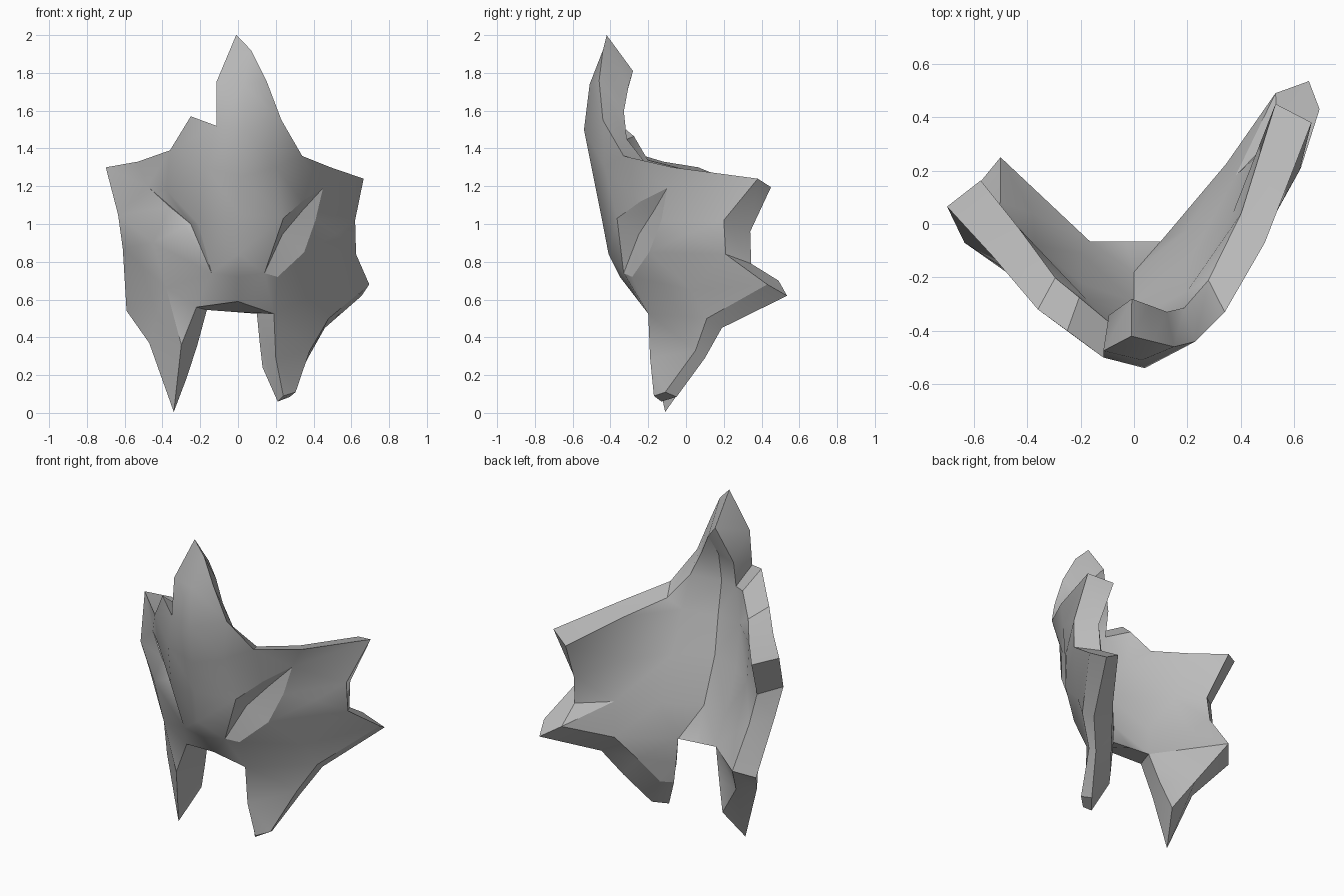
import bpy
import bmesh
from mathutils import Vector
from mathutils.geometry import delaunay_2d_cdt

if "Cube" in bpy.data.objects:
    bpy.data.objects.remove(bpy.data.objects["Cube"])

# Front rim of the mask, clockwise from the crown tip
RIM = [(-.01, -.42, 2), (.07, -.44, 1.92), (.15, -.46, 1.76), (.23, -.44, 1.55),
       (.34, -.33, 1.36), (.49, -.07, 1.30), (.665, .38, 1.24), (.62, .20, 1.02),
       (.625, .21, .84), (.695, .43, .68), (.48, .11, .50), (.38, .05, .33),
       (.305, -.11, .11), (.24, -.17, .09), (.20, -.19, .29), (.19, -.20, .525),
       (0, -.25, .59), (-.22, -.20, .56), (-.30, -.19, .36), (-.34, -.11, .005),
       (-.47, -.04, .37), (-.59, .14, .54), (-.61, -.02, .87), (-.635, -.07, 1.05),
       (-.70, .065, 1.30), (-.53, -.12, 1.33), (-.36, -.32, 1.39), (-.25, -.40, 1.57),
       (-.115, -.50, 1.52), (-.115, -.475, 1.75)]

# Bevel corners between front and back along the right jaw and leg
BEVEL = {9: (.655, .535, .62), 10: (.46, .19, .45), 11: (.37, .10, .29),
         12: (.275, -.05, .085), 13: (.21, -.13, .06)}

# Inner rim corners around the jaw, legs and mouth
INNER = {6: (.53, .45, 1.195), 7: (.55, .34, .96), 8: (.54, .345, .79),
         9: (.53, .49, .70), 10: (.345, .225, .58), 11: (.26, .11, .42),
         12: (.18, .005, .26), 13: (.13, -.065, .24), 14: (.115, -.065, .37),
         15: (.10, -.065, .525), 16: (-.03, -.065, .535), 17: (-.165, -.065, .545),
         18: (-.215, -.025, .36), 19: (-.27, .02, .19), 20: (-.40, .07, .39),
         21: (-.50, .25, .60)}

# Points shaping the hollow inner face
HOLLOW = [(.03, -.37, 1.6), (.03, -.40, 1.42), (.02, -.35, 1.22), (.2, -.25, 1.25),
          (-.18, -.28, 1.25), (0, -.29, 1), (.2, -.15, 1), (.37, .04, 1),
          (-.2, -.22, 1), (-.37, -.08, 1), (0, -.18, .72), (.2, -.02, .74),
          (.38, .18, .78), (-.2, -.11, .74), (-.38, .04, .74)]

# Outer points shaping the brow, nose and cheeks
FORM = [(.03, -.51, 1.74), (.04, -.54, 1.5), (.02, -.49, 1.25), (.01, -.45, 1.05),
        (0, -.41, .84), (-.17, -.46, 1.3), (.2, -.43, 1.3), (-.45, -.20, .9),
        (.52, .02, .95), (0, -.35, .72), (-.38, -.20, .66), (.45, .03, .65)]

# Eye slits: upper edge, fold and lower edge, sharing both end corners
EYES = [
    dict(ends=[(.45, -.10, 1.19), (.14, -.33, .74)],
         upper=[(.34, -.24, 1.12), (.24, -.365, 1.03)],
         fold=[(.34, -.17, 1.07), (.235, -.25, .945)],
         lower=[(.41, -.13, 1.02), (.35, -.195, .85), (.21, -.285, .72)]),
    dict(ends=[(-.48, -.17, 1.2), (-.14, -.34, .74)],
         upper=[(-.38, -.26, 1.18), (-.21, -.37, 1.0)],
         fold=[(-.25, -.30, 1.0)],
         lower=[(-.36, -.25, 1.09), (-.28, -.30, .99)]),
]


def back(p):
    """Matching point on the inner side of the shell."""
    x, y, z = p
    dz = max(-.19, -.04 - .3 * max(0, z - 1.35))
    return (x * .82, y + .14 - .06 * abs(x), z + dz)


def surface(bm, points, edges, flip):
    """Triangulate points in the x-z plane, keep their depth."""
    flat = [Vector((p[0], p[2])) for p in points]
    _, _, faces, orig, _, _ = delaunay_2d_cdt(flat, edges, [], 1, 1e-5)
    verts = [bm.verts.new(p) for p in points]
    for f in faces:
        loop = [verts[orig[i][0]] for i in f]
        bm.faces.new(loop[::-1] if flip else loop)
    return verts


n = len(RIM)
ring = [(i, (i + 1) % n) for i in range(n)]
bm = bmesh.new()

# Outer face with the eye slits, the right one crisp and the left one soft
pts, creases, crisp = RIM + FORM, [], []
for eye in EYES:
    a = len(pts)
    pts = pts + eye["ends"]
    for key in ("upper", "fold", "lower"):
        s = len(pts)
        pts = pts + eye[key]
        chain = [a] + list(range(s, len(pts))) + [a + 1]
        creases += list(zip(chain, chain[1:]))
    crisp = crisp or list(creases)
front_v = surface(bm, pts, ring + creases, False)
for i, j in crisp:
    edge = bm.edges.get((front_v[i], front_v[j]))
    if edge:
        edge.smooth = False

# Smooth inner face
inner = [INNER.get(i, back(p)) for i, p in enumerate(RIM)]
back_v = surface(bm, inner + HOLLOW, ring, True)

# Rim joining both faces, with an extra bevel along the right jaw
mid_v = [bm.verts.new(BEVEL[i]) if i in BEVEL else back_v[i] for i in range(n)]
for i, j in ring:
    for a, b in ((front_v, mid_v), (mid_v, back_v)):
        corners = list(dict.fromkeys((a[i], a[j], b[j], b[i])))
        if len(corners) > 2:
            bm.faces.new(corners)
    for ring_v in (front_v, back_v):
        bm.edges.get((ring_v[i], ring_v[j])).smooth = False
bmesh.ops.recalc_face_normals(bm, faces=bm.faces)

mesh = bpy.data.meshes.new("mask")
bm.to_mesh(mesh)
bm.free()
mask = bpy.data.objects.new("mask", mesh)
bpy.context.collection.objects.link(mask)

grey = bpy.data.materials.new("grey")
grey.diffuse_color = (.5, .5, .5, 1)
grey.use_nodes = True
grey.node_tree.nodes["Principled BSDF"].inputs["Base Color"].default_value = grey.diffuse_color
mesh.materials.append(grey)

bpy.context.view_layer.objects.active = mask
mask.select_set(True)
bpy.ops.object.shade_smooth_by_angle(angle=.6, keep_sharp_edges=True)
